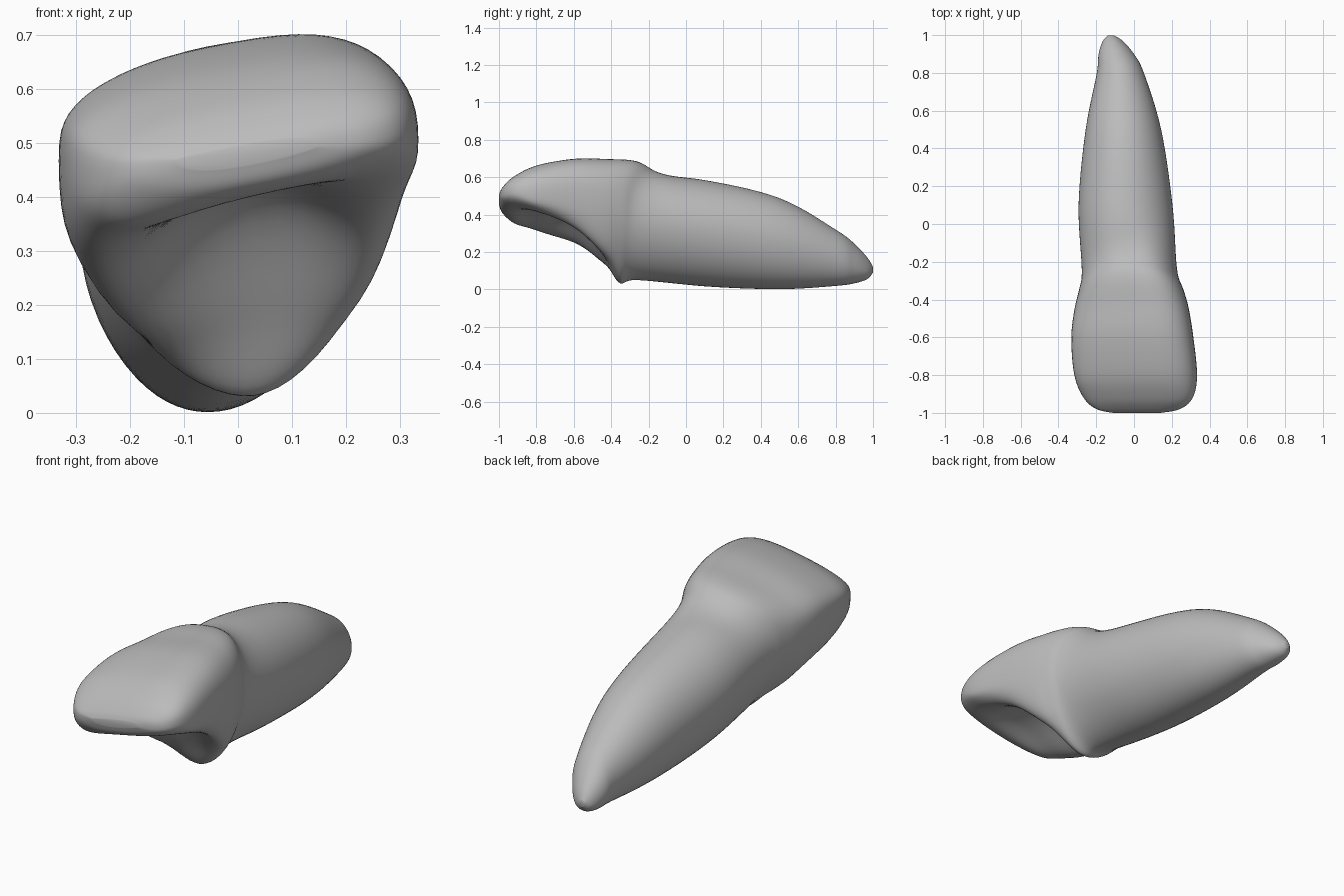
import bpy
import bmesh
import math

SIDES = 64   # points round each cross-section
STEPS = 7    # rings between neighbouring key sections

# Key cross-sections from root tip to biting edge:
# y, right x, left x, top, widest height, bottom, lower corner power, hollow depth
SECTIONS = [
    (1.0, -.135, -.11, .12, .11, .09, 1, 0),
    (.97, -.165, -.06, .17, .1, .055, 1, 0),
    (.9, -.188, 0, .245, .13, .032, 1, 0),
    (.8, -.197, .053, .32, .17, .018, 1, 0),
    (.5, -.257, .145, .49, .26, 0, 1, 0),
    (.1, -.295, .205, .585, .33, .015, 1.05, 0),
    (-.21, -.277, .228, .615, .38, .05, 1.1, 0),
    (-.32, -.29, .26, .68, .43, .035, 1.1, 0),
    (-.44, -.315, .29, .685, .46, .08, .93, .11),
    (-.6, -.333, .315, .683, .49, .24, .65, .17),
    (-.8, -.317, .335, .645, .49, .34, .6, .08),
    (-.92, -.268, .312, .585, .485, .38, .7, .02),
    (-.98, -.2, .245, .53, .48, .42, .85, 0),
    (-1.0, -.11, .14, .495, .48, .46, 1, 0),
]


def smoothstep(low, high, value):
    t = min(max((value - low) / (high - low), 0), 1)
    return t * t * (3 - 2 * t)


def blend(a, b, c, d, t):
    """Catmull-Rom blend from b to c."""
    return b + t / 2 * (c - a + t * (2*a - 5*b + 4*c - d + t * (3*(b - c) + d - a)))


def power(value, exponent):
    return math.copysign(abs(value) ** exponent, value)


def all_sections():
    last = len(SECTIONS) - 1
    for i in range(last):
        keys = [SECTIONS[min(max(k, 0), last)] for k in range(i - 1, i + 3)]
        for step in range(STEPS):
            yield [blend(*column, step / STEPS) for column in zip(*keys)]
    yield SECTIONS[last]


def ring_points(section):
    y, right, left, top, middle, bottom, corner, hollow = section
    centre, half = (right + left) / 2, (left - right) / 2
    crown = smoothstep(.1, -.5, y)
    edge = smoothstep(-.5, -.75, y) * smoothstep(-1, -.9, y)
    lip = smoothstep(-.8, -.95, y)              # even tilt at the biting edge
    bow = math.exp(-((y + .22) / .16) ** 2)     # curved gum line
    skew = .06 * math.exp(-((y + .4) / .2) ** 2)  # heel of the inner face
    for k in range(SIDES):
        angle = math.tau * k / SIDES
        c, s = math.cos(angle), math.sin(angle)
        x, tilt, arch = centre, .18 * crown, .12
        if s >= 0:
            p = 1 - .25 * crown
            u, z = power(c, p), middle + (top - middle) * power(s, p)
        else:
            u, z = power(c, corner), middle + (middle - bottom) * power(s, corner)
            # hollow between the two side ridges of the inner face
            z += hollow * max(0, 1 - (u / .85) ** 2) ** 1.5 * s * s
            x += skew * s * s
            tilt += .07 * edge
            arch = -.03
        side = .25 + .35 * lip
        z += tilt * half * u * (side + (1 - side) * abs(s))
        yield (x + half * u, y + bow * (arch * s * s - .03), z)


def build_tooth():
    bm = bmesh.new()
    rings = [[bm.verts.new(p) for p in ring_points(s)] for s in all_sections()]
    for a, b in zip(rings, rings[1:]):
        for k in range(SIDES):
            n = (k + 1) % SIDES
            bm.faces.new((a[k], a[n], b[n], b[k]))
    bm.faces.new(rings[0])
    bm.faces.new(rings[-1])
    bmesh.ops.recalc_face_normals(bm, faces=bm.faces)
    mesh = bpy.data.meshes.new("tooth")
    bm.to_mesh(mesh)
    bm.free()
    tooth = bpy.data.objects.new("tooth", mesh)
    bpy.context.collection.objects.link(tooth)
    return tooth


cube = bpy.data.objects.get("Cube")
if cube:
    bpy.data.objects.remove(cube)

tooth = build_tooth()

# Plain grey surface
grey = bpy.data.materials.new("plain grey")
grey.use_nodes = True
colour = (.5, .5, .5, 1)
grey.diffuse_color = colour
grey.node_tree.nodes["Principled BSDF"].inputs["Base Color"].default_value = colour
tooth.data.materials.append(grey)

# Soften the joins and shade smoothly
soften = tooth.modifiers.new("soften", 'SMOOTH')
soften.factor = .5
soften.iterations = 6
for face in tooth.data.polygons:
    face.use_smooth = True
